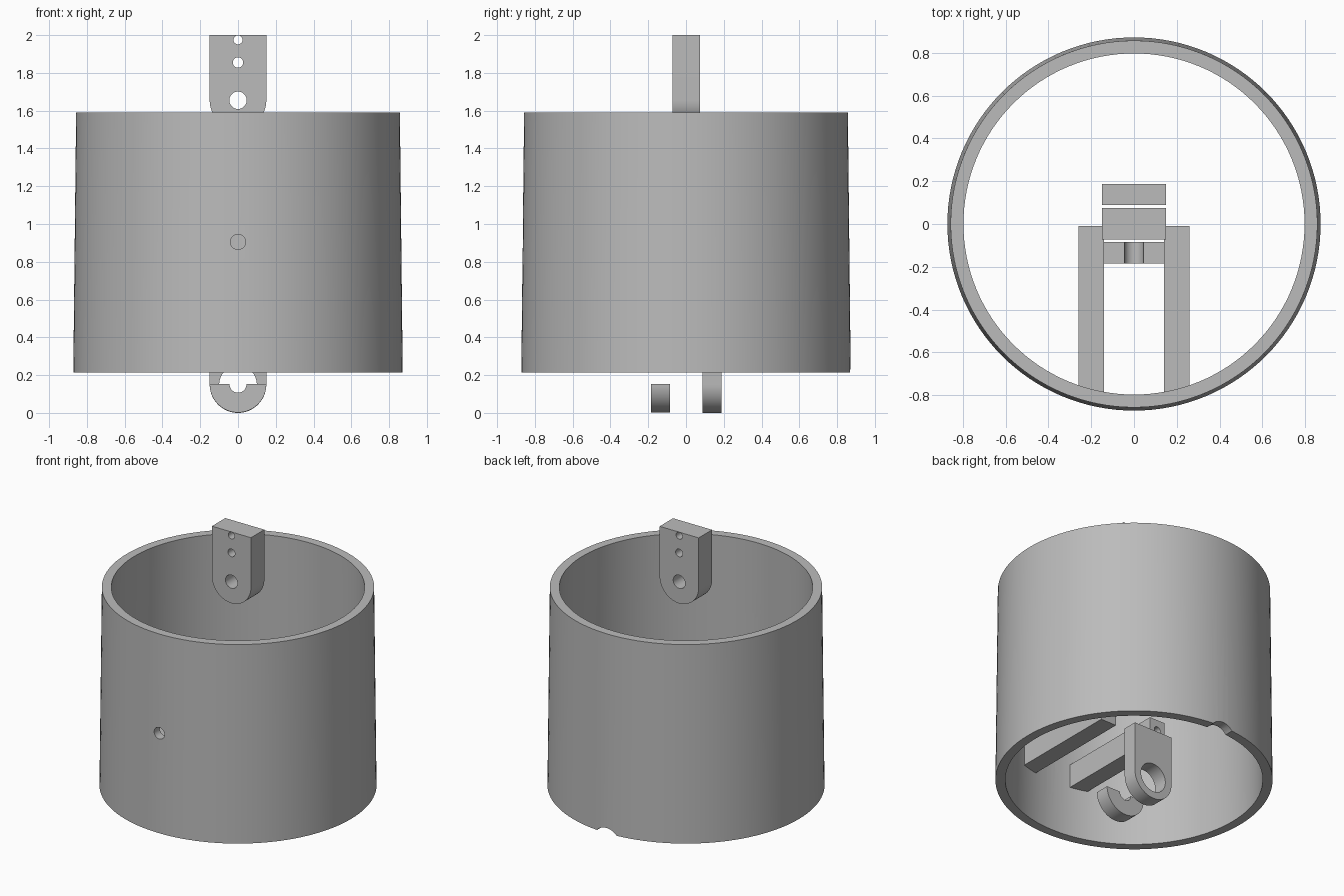
import bpy
import bmesh
from math import cos, sin, pi, radians

if "Cube" in bpy.data.objects:
    bpy.data.objects.remove(bpy.data.objects["Cube"])

grey = bpy.data.materials.new("plain grey")
grey.use_nodes = True
grey.diffuse_color = (0.5, 0.5, 0.5, 1)
grey.node_tree.nodes["Principled BSDF"].inputs["Base Color"].default_value = (0.5, 0.5, 0.5, 1)


def make_object(name, bm):
    bmesh.ops.recalc_face_normals(bm, faces=bm.faces)
    mesh = bpy.data.meshes.new(name)
    bm.to_mesh(mesh)
    bm.free()
    mesh.materials.append(grey)
    obj = bpy.data.objects.new(name, mesh)
    bpy.context.collection.objects.link(obj)
    return obj


def activate(obj):
    bpy.ops.object.select_all(action="DESELECT")
    obj.select_set(True)
    bpy.context.view_layer.objects.active = obj


def smooth(obj):
    activate(obj)
    bpy.ops.object.shade_smooth_by_angle(angle=radians(30))


def arc(radius, z, start, end, steps=32):
    """Points of an arc in the x-z plane."""
    angles = [start + (end - start) * i / steps for i in range(steps + 1)]
    return [(radius * cos(a), z + radius * sin(a)) for a in angles]


def extrude(name, outline, y0, y1):
    """Extrude an x-z outline along y."""
    bm = bmesh.new()
    face = bm.faces.new([bm.verts.new((x, y0, z)) for x, z in outline])
    side = bmesh.ops.extrude_face_region(bm, geom=[face])["geom"]
    verts = [v for v in side if isinstance(v, bmesh.types.BMVert)]
    bmesh.ops.translate(bm, verts=verts, vec=(0, y1 - y0, 0))
    return make_object(name, bm)


def drill(obj, radius, x, z, y0, y1):
    """Cut a round hole running along y."""
    circle = [(x + px, z + pz) for px, pz in arc(radius, 0, 0, 2 * pi)[:-1]]
    cutter = extrude("drill_cutter", circle, y0, y1)
    cutter.hide_render = True
    activate(obj)
    mod = obj.modifiers.new("hole", "BOOLEAN")
    mod.operation = "DIFFERENCE"
    mod.solver = "EXACT"
    mod.object = cutter
    bpy.ops.object.modifier_apply(modifier=mod.name)
    bpy.data.objects.remove(cutter)


def lug(name, pivot, top, y0, y1, holes):
    """Plate with a rounded lower end and holes through it."""
    outline = arc(0.15, pivot, -pi, 0) + [(0.15, top), (-0.15, top)]
    obj = extrude(name, outline, y0, y1)
    for z, radius in holes:
        drill(obj, radius, 0, z, y0 - 0.05, y1 + 0.05)
    smooth(obj)
    return obj


# Slightly tapered open drum, spun from its wall section
bm = bmesh.new()
section = [(0.81, 0.215), (0.872, 0.215), (0.857, 1.59), (0.797, 1.59)]
verts = [bm.verts.new((r, 0, z)) for r, z in section]
edges = [bm.edges.new((verts[i], verts[(i + 1) % 4])) for i in range(4)]
bmesh.ops.spin(bm, geom=verts + edges, cent=(0, 0, 0), axis=(0, 0, 1),
               angle=2 * pi, steps=128, use_duplicate=False)
bmesh.ops.remove_doubles(bm, verts=bm.verts, dist=0.0001)
drum = make_object("drum", bm)
drill(drum, 0.04, 0, 0.905, -1, -0.7)   # small front hole
drill(drum, 0.1, 0, 0.15, 0.7, 1)       # notch in the back lower rim
smooth(drum)

# Upper hanger and rear lug
lug("upper_hanger", 1.655, 2.0, -0.072, 0.075,
    [(1.655, 0.046), (1.855, 0.027), (1.975, 0.024)])
lug("rear_lug", 0.15, 0.495, 0.088, 0.188, [(0.15, 0.1)])

# Half ring cradle in front of the rear lug
half_ring = extrude("half_ring", arc(0.15, 0.152, -pi, 0) + arc(0.045, 0.152, 0, -pi, 16),
                    -0.185, -0.085)
smooth(half_ring)

# Pair of arms running from the front wall to the middle
for name, side in (("left_arm", 1), ("right_arm", -1)):
    inner, outer = 0.14 * side, 0.26 * side
    arm = extrude(name, [(inner, 0.565), (outer, 0.565), (outer, 0.728), (inner, 0.728)],
                  -0.8, -0.01)
    drill(arm, 0.025, 0.2 * side, 0.655, -0.2, 0.05)
    smooth(arm)
